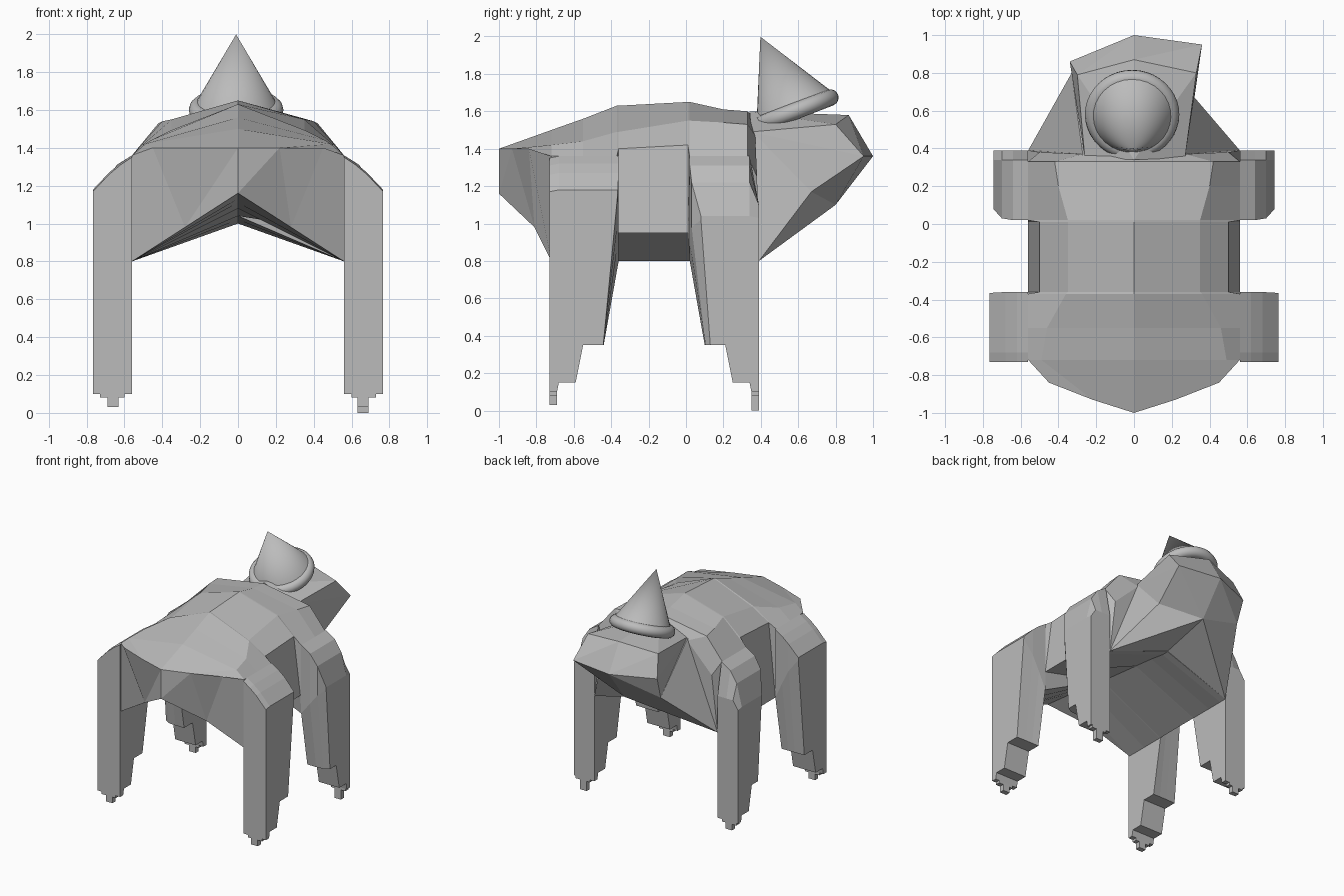
import bpy, bmesh
from math import radians
from mathutils import Vector

cube = bpy.data.objects.get("Cube")
if cube:
    bpy.data.objects.remove(cube, do_unlink=True)

grey = bpy.data.materials.new("stone_grey")
grey.use_nodes = True
COLOUR = (0.5, 0.5, 0.5, 1)
grey.diffuse_color = COLOUR
grey.node_tree.nodes["Principled BSDF"].inputs["Base Color"].default_value = COLOUR


def finish(bm, name):
    bmesh.ops.recalc_face_normals(bm, faces=bm.faces)
    mesh = bpy.data.meshes.new(name)
    bm.to_mesh(mesh)
    bm.free()
    mesh.materials.append(grey)
    obj = bpy.data.objects.new(name, mesh)
    bpy.context.collection.objects.link(obj)
    return obj


def loft(name, rings, split_caps=False):
    """Skin closed rings of equal length and cap both ends, whole or in halves."""
    bm = bmesh.new()
    loops = [[bm.verts.new(p) for p in ring] for ring in rings]
    count = len(rings[0])
    for a, b in zip(loops, loops[1:]):
        for i in range(count):
            j = (i + 1) % count
            bm.faces.new((a[i], a[j], b[j], b[i]))
    for end in (loops[0], loops[-1]):
        if split_caps:
            middle = count // 2
            bm.faces.new(end[:middle + 1])
            bm.faces.new(end[middle:] + end[:1])
        else:
            bm.faces.new(end)
    bm.normal_update()
    bmesh.ops.triangulate(bm, faces=[f for f in bm.faces if len(f.verts) > 4],
                          ngon_method="EAR_CLIP")
    return finish(bm, name)


def hull(name, points):
    bm = bmesh.new()
    for p in points:
        bm.verts.new(p)
    result = bmesh.ops.convex_hull(bm, input=bm.verts)
    spare = [g for g in result["geom_interior"] if isinstance(g, bmesh.types.BMVert)]
    bmesh.ops.delete(bm, geom=spare, context="VERTS")
    return finish(bm, name)


def box(name, low, high):
    return hull(name, [(x, y, z) for x in (low[0], high[0])
                       for y in (low[1], high[1]) for z in (low[2], high[2])])


def mirrored(top, half, belly, hem_lift=0):
    """Ring from a centre top, one side's points and a centre belly."""
    near = [Vector(p) for p in half]
    far = [Vector((-p.x, p.y, p.z)) for p in near]
    near[-1].z += hem_lift
    return [top] + near + [belly] + far[::-1]


# Body: arched shell with an open V belly
rings = [mirrored((0, -1, 1.4), [(.22, -.93, 1.4), (.45, -.84, 1.4), (.28, -.81, .98)],
                  (0, -1, 1.16))]
# columns: y, top z, ridge x, ridge z, shoulder x, shoulder z, hem lift, belly z
rows = [(-.72, 1.5, .49, 1.42, .56, 1.36, 0, 1.13),
        (-.55, 1.56, .46, 1.44, .56, 1.36, 0, 1.11),
        (-.37, 1.63, .36, 1.49, .56, 1.36, 0, 1.08),
        (-.36, 1.63, .35, 1.49, .5, 1.4, .15, 1.08),
        (.01, 1.65, .35, 1.55, .5, 1.42, .15, 1.04),
        (.02, 1.65, .35, 1.55, .56, 1.36, 0, 1.04),
        (.2, 1.61, .4, 1.54, .56, 1.36, 0, 1.02),
        (.33, 1.6, .42, 1.53, .56, 1.36, 0, 1)]
for y, top, ridge_x, ridge_z, shoulder_x, shoulder_z, lift, belly in rows:
    half = [(ridge_x, y, ridge_z), (shoulder_x, y, shoulder_z), (.56, y, .8)]
    rings.append(mirrored((0, y, top), half, (0, y, belly), lift))
rings.append(mirrored((0, .37, 1.56), [(.27, .37, 1.47), (.5, .38, 1.25), (.56, .39, .8)],
                      (0, .39, 1)))
loft("body", rings, split_caps=True)

# Chest: two wedges running up to the chin
chin = (0, .8, 1.1)
jaws = {1: (.32, .67, 1.17), -1: (-.33, .8, 1.18)}
for side, label in ((1, "left"), (-1, "right")):
    hull(label + "_chest", [(0, .37, 1), (0, .37, 1.5), chin, jaws[side],
                            (side * .56, .39, .8), (side * .27, .36, 1.49)])

# Head: faceted block, slightly turned
hull("head", [(-.26, .35, 1.49), (.27, .35, 1.49), (0, .34, 1.6),
              (-.3, .79, 1.53), (0, .87, 1.58), (.33, .8, 1.53),
              (-.34, .86, 1.36), (0, 1, 1.36), (.36, .95, 1.36),
              chin, jaws[1], jaws[-1], (0, .37, 1.2)])


# Legs: stepped profile, sloping shoulder and small toes
def leg(name, side, outer_y, inward, floor, stations, cap):
    """inward is the y direction from the straight edge to the stepped edge."""
    rings = []
    for x, top, knee, tuck in stations:
        profile = [(0, .1), (0, min(top - .01, cap)), (.05, top), (.37 - tuck, top),
                   (.37 - tuck, knee), (.29 - tuck / 2, .35), (.18, .35),
                   (.14, .15), (.05, .15), (.04, .1)]
        rings.append([(side * x, outer_y + inward * d, z) for d, z in profile])
    loft(name + "_leg", rings)
    for part, low, high, z in (("foot", .6, .73, .08), ("toe", .63, .69, floor)):
        box(name + "_" + part, (side * low, outer_y, z),
            (side * high, outer_y + inward * .04, .12))


# columns: x, top z, knee z, tuck
rear = [(.56, 1.36, .8, 0), (.62, 1.32, .93, 0), (.68, 1.27, 1.05, 0), (.765, 1.18, 1.16, .005)]
front = [(.56, 1.36, .8, 0), (.64, 1.31, .9, 0), (.7, 1.22, .98, .01), (.745, 1.04, 1.02, .06)]
for side, label in ((1, "left"), (-1, "right")):
    leg(label + "_rear", side, -.73, 1, .03, rear, 1.4)
    leg(label + "_front", side, .39, -1, .015 - .015 * side, front, 1.1)

# Pointed hat with a rolled brim
bpy.ops.mesh.primitive_cone_add(vertices=32, radius1=.24, depth=.46,
                                location=(-.01, .495, 1.79), rotation=(radians(25), 0, 0))
hat = bpy.context.object
hat.name = "hat_cone"
bpy.ops.mesh.primitive_torus_add(major_radius=.205, minor_radius=.045, major_segments=40,
                                 minor_segments=12, location=(-.01, .58, 1.6),
                                 rotation=(radians(21), 0, 0))
brim = bpy.context.object
brim.name = "hat_brim"
for obj in (hat, brim):
    obj.data.materials.append(grey)
    bpy.ops.object.select_all(action="DESELECT")
    obj.select_set(True)
    bpy.context.view_layer.objects.active = obj
    bpy.ops.object.shade_smooth_by_angle(angle=radians(35))
